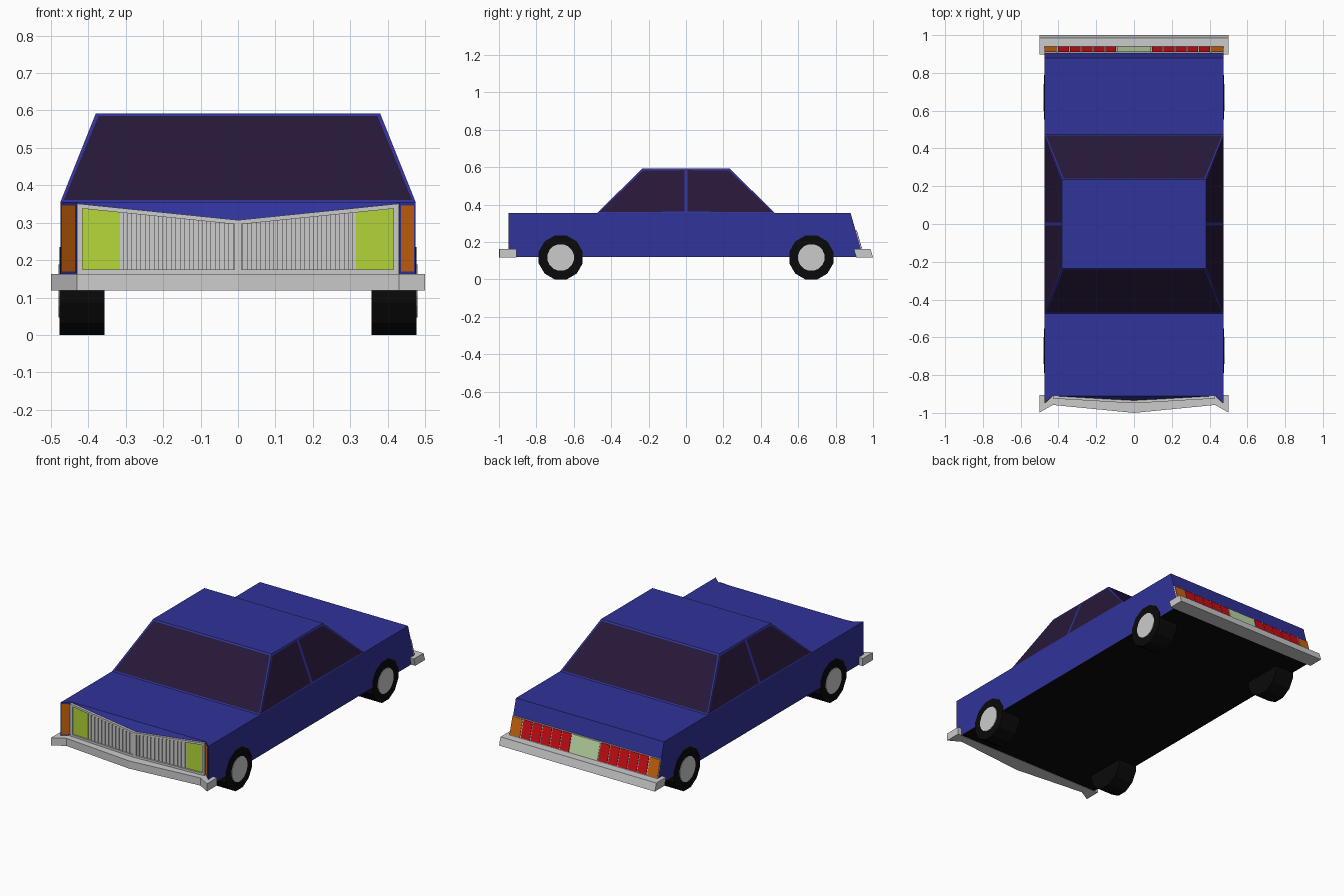
import bpy, bmesh, math
from mathutils import Matrix

if "Cube" in bpy.data.objects:
    bpy.data.objects.remove(bpy.data.objects["Cube"])


def material(name, rgb):
    m = bpy.data.materials.new(name)
    m.diffuse_color = (*rgb, 1)
    m.use_nodes = True
    m.node_tree.nodes["Principled BSDF"].inputs["Base Color"].default_value = m.diffuse_color
    return m


BLUE = material("blue_paint", (0.03, 0.033, 0.32))
GLASS = material("dark_glass", (0.02, 0.009, 0.04))
BLACK = material("black", (0.003, 0.003, 0.003))
YELLOW = material("headlight_yellow", (0.46, 0.68, 0.04))
ORANGE = material("indicator_orange", (0.6, 0.13, 0.004))
RED = material("tail_red", (0.6, 0.004, 0.006))
PLATE = material("pale_green", (0.5, 0.7, 0.38))


def finish(name, bm, *mats):
    bmesh.ops.recalc_face_normals(bm, faces=bm.faces)
    me = bpy.data.meshes.new(name)
    bm.to_mesh(me)
    bm.free()
    for m in mats:
        if m:
            me.materials.append(m)
    ob = bpy.data.objects.new(name, me)
    bpy.context.collection.objects.link(ob)
    return ob


def loft(bm, a, b):
    """Closed solid between two matching outlines."""
    va, vb = [bm.verts.new(p) for p in a], [bm.verts.new(p) for p in b]
    n = len(va)
    bm.faces.new(va)
    bm.faces.new(vb)
    for i in range(n):
        j = (i + 1) % n
        bm.faces.new((va[i], va[j], vb[j], vb[i]))


def front(x, z):
    """Front surface: shallow V with forward fender tips."""
    x = abs(x)
    return -0.935 + 0.025 * x / 0.43 if x <= 0.43 else -0.91 - 0.04 * (x - 0.43) / 0.045


def rear(x, z):
    """Sloping tail surface."""
    return 0.947 - 0.285 * (z - 0.12)


def hood_edge(x):
    return 0.305 + 0.045 * abs(x) / 0.43


def plates(name, polys, surface, out, mat=None):
    """Thin plates lying on a surface, drawn as x/z outlines."""
    bm = bmesh.new()
    for pts in polys:
        loft(bm, [(x, surface(x, z) + out, z) for x, z in pts],
             [(x, surface(x, z) - out * 0.5, z) for x, z in pts])
    return finish(name, bm, mat)


def rect(x0, x1, z0, z1):
    return [(x0, z0), (x1, z0), (x1, z1), (x0, z1)]


def both(polys):
    return polys + [[(-x, z) for x, z in p] for p in polys]


def under_hood(x0, x1, z0=0.174, drop=0.009):
    return [(x0, z0), (x1, z0), (x1, hood_edge(x1) - drop), (x0, hood_edge(x0) - drop)]


# Body with notched nose and sloping tail
bm = bmesh.new()
plan = [(-0.475, -0.95), (-0.43, -0.91), (0, -0.935), (0.43, -0.91), (0.475, -0.95)]
top = [bm.verts.new((x, y, 0.305 if x == 0 else 0.355)) for x, y in plan]
low = [bm.verts.new((x, y, 0.12)) for x, y in plan]
for x in (0.475, -0.475):
    top.append(bm.verts.new((x, rear(x, 0.355), 0.355)))
    low.append(bm.verts.new((x, rear(x, 0.12), 0.12)))
for i in range(7):
    j = (i + 1) % 7
    bm.faces.new((low[i], low[j], top[j], top[i]))
bm.faces.new(top[1:4])
bm.faces.new(top[:2] + top[3:])
bm.faces.new(low).material_index = 1
finish("body", bm, BLUE, BLACK)

# Cabin: every sloping panel is inset to form a window
bm = bmesh.new()
rings = []
for hx, hy, z in ((0.475, 0.475, 0.355), (0.38, 0.235, 0.592)):
    rings.append([bm.verts.new(p) for p in (
        (-hx, -hy, z), (hx, -hy, z), (hx, 0, z), (hx, hy, z), (-hx, hy, z), (-hx, 0, z))])
lo, hi = rings
panes = [bm.faces.new((lo[i], lo[(i + 1) % 6], hi[(i + 1) % 6], hi[i])) for i in range(6)]
bm.faces.new(hi)
bm.faces.new(lo)
bmesh.ops.recalc_face_normals(bm, faces=bm.faces)
bmesh.ops.inset_individual(bm, faces=panes, thickness=0.012)
for f in panes:
    f.material_index = 1
finish("cabin", bm, BLUE, GLASS)

# Grille, its frame and the front lights
plates("grille_slats", both([under_hood(0.012 + 0.0235 * i, 0.026 + 0.0235 * i)
                             for i in range(13)]), front, -0.009)
plates("grille_backing", both([under_hood(0, 0.316)]), front, -0.004)
plates("grille_frame", both([
    [(0, 0.295), (0.43, 0.339), (0.43, 0.351), (0, 0.307)],
    rect(0, 0.43, 0.163, 0.175),
    under_hood(0.416, 0.43, 0.163, 0.0),
    under_hood(0, 0.009, 0.163, 0.0)]), front, -0.014)
plates("headlights", both([under_hood(0.316, 0.416)]), front, -0.006, YELLOW)
plates("front_indicators", both([rect(0.436, 0.47, 0.17, 0.346)]), front, -0.003, ORANGE)

# Tail lights and rear plate
plates("tail_panel", [rect(-0.475, 0.475, 0.163, 0.265)], rear, 0.004)
plates("tail_lights", both([rect(0.095 + 0.0625 * i, 0.152 + 0.0625 * i, 0.167, 0.262)
                            for i in range(5)]), rear, 0.007, RED)
plates("rear_indicators", both([rect(0.409, 0.474, 0.167, 0.262)]), rear, 0.007, ORANGE)
plates("rear_plate", [rect(-0.09, 0.09, 0.167, 0.262)], rear, 0.007, PLATE)

# Bumpers
bm = bmesh.new()
outline = [(-0.5, -0.905), (-0.5, -0.998), (-0.43, -0.958), (0, -1.0),
           (0.43, -0.958), (0.5, -0.998), (0.5, -0.905)]
loft(bm, [(x, y, 0.1185) for x, y in outline], [(x, y, 0.163) for x, y in outline])
finish("front_bumper", bm)
bm = bmesh.new()
section = [(0.91, 0.1185), (1.0, 0.1185), (0.986, 0.163), (0.897, 0.163)]
loft(bm, [(-0.5, y, z) for y, z in section], [(0.5, y, z) for y, z in section])
finish("rear_bumper", bm)


# Wheels and hub caps
def disc(name, x, y, radius, width, sides, mat=None):
    bm = bmesh.new()
    place = (Matrix.Translation((x, y, 0.1175)) @ Matrix.Rotation(math.pi / 2, 4, 'Y')
             @ Matrix.Rotation(math.pi / sides, 4, 'Z'))
    bmesh.ops.create_cone(bm, cap_ends=True, segments=sides, radius1=radius,
                          radius2=radius, depth=width, matrix=place)
    finish(name, bm, mat)


for sx, side in ((-1, "left"), (1, "right")):
    for y, end in ((-0.67, "front"), (0.67, "rear")):
        disc(f"{end}_{side}_tire", sx * 0.417, y, 0.1175 / math.cos(math.pi / 12), 0.12, 12, BLACK)
        disc(f"{end}_{side}_hub", sx * 0.47, y, 0.072, 0.02, 16)
